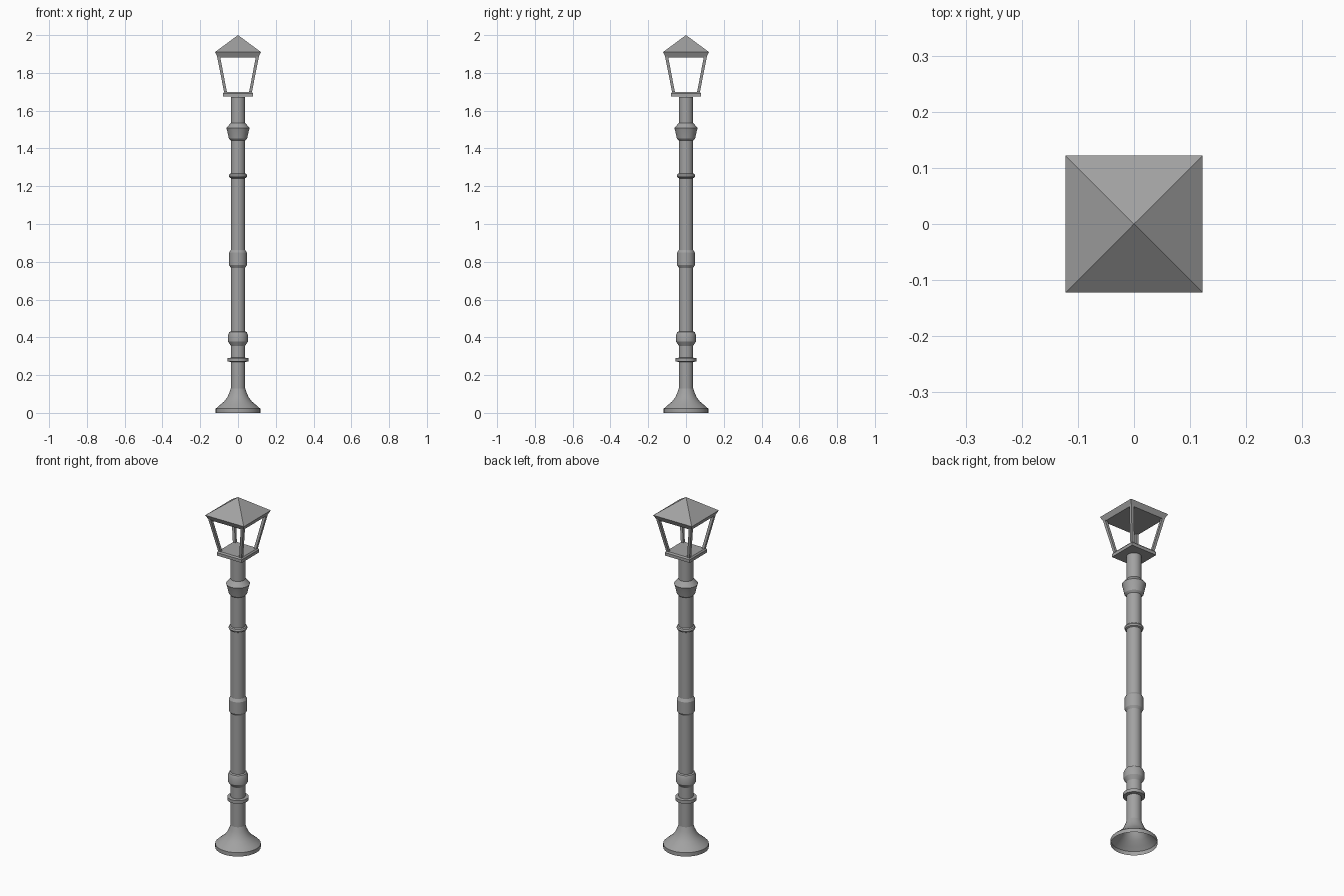
import bpy, bmesh, math
from mathutils import Vector

cube = bpy.data.objects.get("Cube")
if cube:
    bpy.data.objects.remove(cube, do_unlink=True)

grey = bpy.data.materials.new("grey_metal")
grey.use_nodes = True
COLOUR = (0.36, 0.36, 0.36, 1)
grey.diffuse_color = COLOUR
grey.node_tree.nodes["Principled BSDF"].inputs["Base Color"].default_value = COLOUR
SIDES = 32


def finish(name, bm, smooth=False):
    bmesh.ops.recalc_face_normals(bm, faces=bm.faces)
    mesh = bpy.data.meshes.new(name)
    bm.to_mesh(mesh)
    bm.free()
    obj = bpy.data.objects.new(name, mesh)
    bpy.context.collection.objects.link(obj)
    mesh.materials.append(grey)
    if smooth:
        bpy.ops.object.select_all(action="DESELECT")
        obj.select_set(True)
        bpy.context.view_layer.objects.active = obj
        bpy.ops.object.shade_smooth_by_angle(angle=math.radians(30))
    return obj


def bridge(bm, a, b):
    for i in range(len(a)):
        j = (i + 1) % len(a)
        bm.faces.new((a[i], a[j], b[j], b[i]))


def lathe(name, profile, cap_top=False):
    """Turn a (radius, height) profile around the z axis."""
    bm = bmesh.new()
    rings = [[bm.verts.new((r * math.cos(math.tau * i / SIDES),
                            r * math.sin(math.tau * i / SIDES), z))
              for i in range(SIDES)] for r, z in profile]
    for a, b in zip(rings, rings[1:]):
        bridge(bm, a, b)
    if cap_top:
        bm.faces.new(rings[-1])
    finish(name, bm, True)


def square_stack(name, levels):
    """Closed square solid from (half width, height) levels; width 0 is a point."""
    bm = bmesh.new()
    rings = [[bm.verts.new((x * w, y * w, z))
              for x, y in ((-1, -1), (1, -1), (1, 1), (-1, 1))] for w, z in levels]
    for a, b in zip(rings, rings[1:]):
        bridge(bm, a, b)
    bm.faces.new(rings[0])
    bm.faces.new(rings[-1])
    bmesh.ops.remove_doubles(bm, verts=bm.verts, dist=0.0005)
    finish(name, bm)


# Hollow flared foot and plain shaft
P = 0.038
lathe("foot", [(0.118, 0), (0.118, 0.022), (0.098, 0.04), (0.074, 0.06),
               (0.057, 0.082), (0.046, 0.106), (P, 0.13)])
lathe("shaft", [(P, 0.13), (P, 1.672)], True)

# Rings and collars along the shaft
lathe("lower_ring", [(P, 0.27), (0.055, 0.272), (0.055, 0.29), (P, 0.292)])
lathe("lower_collar", [(P, 0.355), (0.052, 0.377), (0.053, 0.412),
                       (0.046, 0.428), (P, 0.432)])
lathe("middle_collar", [(P, 0.768), (0.047, 0.782), (0.047, 0.848), (P, 0.863)])
lathe("upper_ring", [(P, 1.242), (0.045, 1.246), (0.049, 1.255),
                     (0.045, 1.264), (P, 1.268)])
lathe("upper_collar", [(P, 1.442), (0.048, 1.452), (0.058, 1.497),
                       (0.062, 1.508), (P, 1.535)])

# Lantern: tray, leaning corner posts and pyramid roof
square_stack("lantern_tray", [(0.079, 1.675), (0.079, 1.692), (0.073, 1.7)])
square_stack("lantern_roof", [(0.108, 1.882), (0.122, 1.91), (0, 2.0)])
for sx, side in ((1, "left"), (-1, "right")):
    for sy, end in ((-1, "front"), (1, "back")):
        bm = bmesh.new()
        rings = []
        for outer, inner, z in ((0.073, 0.058, 1.695), (0.111, 0.095, 1.888)):
            rings.append([bm.verts.new((sx * x, sy * y, z)) for x, y in
                          ((inner, inner), (outer, inner), (outer, outer), (inner, outer))])
        bridge(bm, *rings)
        for ring in rings:
            bm.faces.new(ring)
        finish(f"{end}_{side}_post", bm)
